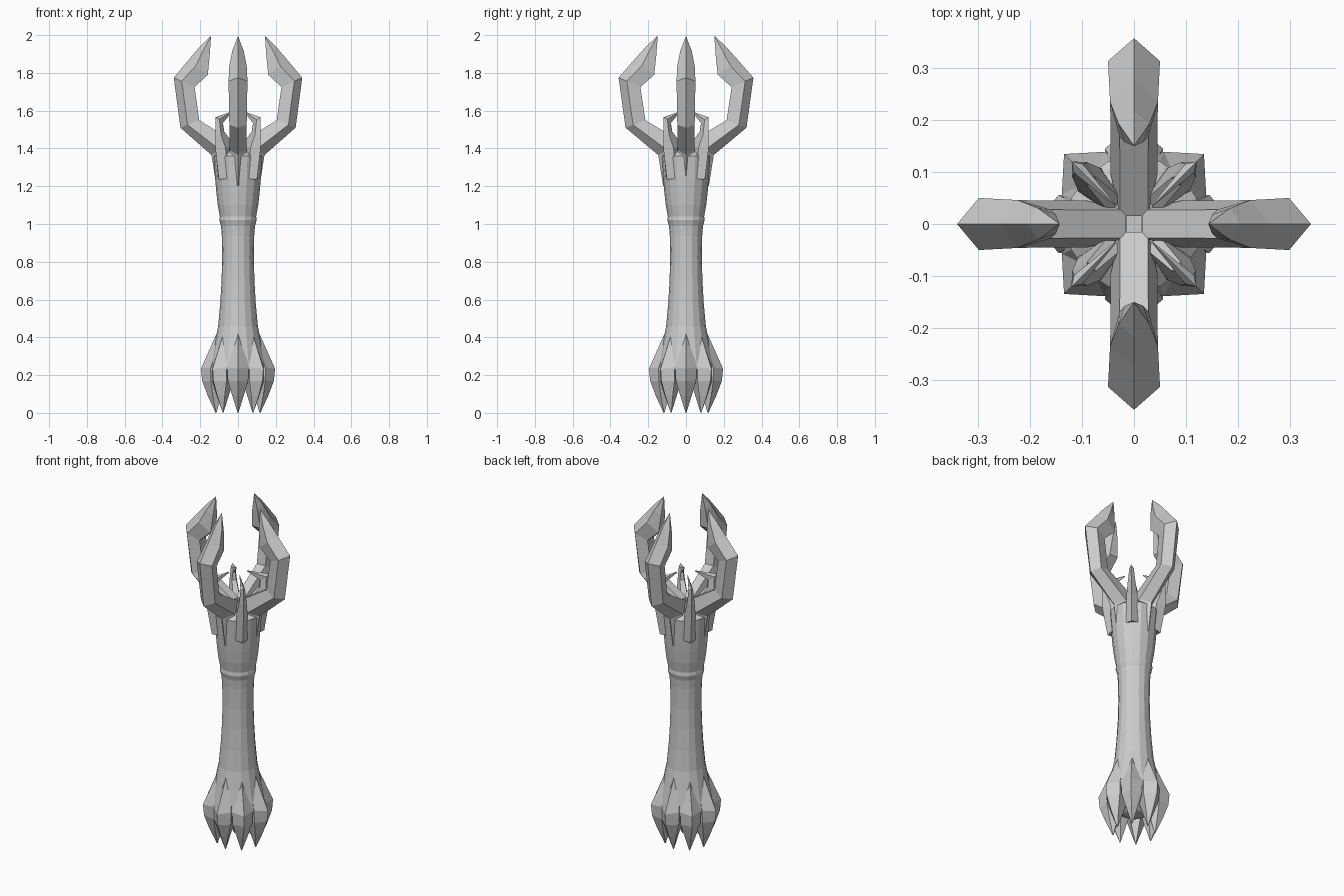
import bpy, bmesh, math


def finish(name, bm):
    bmesh.ops.remove_doubles(bm, verts=bm.verts, dist=0.0005)
    bmesh.ops.recalc_face_normals(bm, faces=bm.faces)
    me = bpy.data.meshes.new(name)
    bm.to_mesh(me)
    bm.free()
    ob = bpy.data.objects.new(name, me)
    bpy.context.collection.objects.link(ob)
    return ob


def bridge(bm, rings, cap=True):
    n = len(rings[0])
    for a, b in zip(rings, rings[1:]):
        for i in range(n):
            j = (i + 1) % n
            bm.faces.new((a[i], a[j], b[j], b[i]))
    if cap:
        bm.faces.new(rings[0])
        bm.faces.new(rings[-1])


def lathe(name, profile, sides):
    bm = bmesh.new()
    rings = []
    for r, z in profile:
        rings.append([bm.verts.new((r * math.cos(2 * math.pi * i / sides),
                                    r * math.sin(2 * math.pi * i / sides), z))
                      for i in range(sides)])
    bridge(bm, rings)
    return finish(name, bm)


def claw(name, sections, degrees, stretch=1.0):
    """Ridged claw in a radial plane; section = outer r, z, inner r, z, half width."""
    bm = bmesh.new()
    c, s = math.cos(math.radians(degrees)), math.sin(math.radians(degrees))
    rings = []
    for ro, zo, ri, zi, w in sections:
        ring = []
        # outer ridge, shoulders, narrower inner face
        for t, v in ((0, 0), (0.38, w), (1, w * 0.6), (1, -w * 0.6), (0.38, -w)):
            r = (ro + (ri - ro) * t) * stretch
            z = zo + (zi - zo) * t
            ring.append(bm.verts.new((r * c - v * s, r * s + v * c, z)))
        rings.append(ring)
    bridge(bm, rings)
    return finish(name, bm)


# Shaft with flared foot, collar lip and hub
lathe("shaft", [(0.05, 0.12), (0.13, 0.17), (0.15, 0.24), (0.125, 0.36), (0.105, 0.46),
                (0.094, 0.58), (0.087, 0.70), (0.084, 0.82), (0.086, 0.94), (0.09, 0.99),
                (0.099, 1.02), (0.096, 1.04), (0.107, 1.10), (0.115, 1.17), (0.121, 1.24),
                (0.13, 1.36), (0.08, 1.40), (0.02, 1.41)], 16)

# Four large grasping arms with hooked tips
arm = [(0.115, 1.20, 0.01, 1.28, 0.045),
       (0.14, 1.365, 0.015, 1.43, 0.045),
       (0.305, 1.51, 0.205, 1.55, 0.046),
       (0.34, 1.775, 0.23, 1.725, 0.05),
       (0.262, 1.868, 0.16, 1.79, 0.046),
       (0.205, 1.935, 0.15, 1.89, 0.03),
       (0.145, 1.995, 0.143, 1.99, 0.001)]
for k in range(4):
    claw(f"arm_{k + 1}", arm, 90 * k, 1.05 if k % 2 else 1.0)

# Four small diagonal spikes curling inward
spike = [(0.142, 1.235, 0.06, 1.25, 0.036),
         (0.168, 1.39, 0.05, 1.42, 0.03),
         (0.168, 1.47, 0.115, 1.49, 0.02),
         (0.17, 1.565, 0.12, 1.535, 0.012),
         (0.05, 1.595, 0.048, 1.59, 0.001)]
for k in range(4):
    claw(f"spike_{k + 1}", spike, 45 + 90 * k)

# Eight foot claws
foot = [(0.095, 0.46, 0.05, 0.44, 0.016),
        (0.14, 0.36, 0.06, 0.34, 0.034),
        (0.196, 0.235, 0.06, 0.25, 0.056),
        (0.19, 0.17, 0.07, 0.17, 0.054),
        (0.16, 0.09, 0.09, 0.09, 0.03),
        (0.118, 0.0, 0.113, 0.002, 0.002)]
for k in range(8):
    claw(f"foot_claw_{k + 1}", foot, 45 * k, 1.0 if k % 2 == 0 else 0.97)
